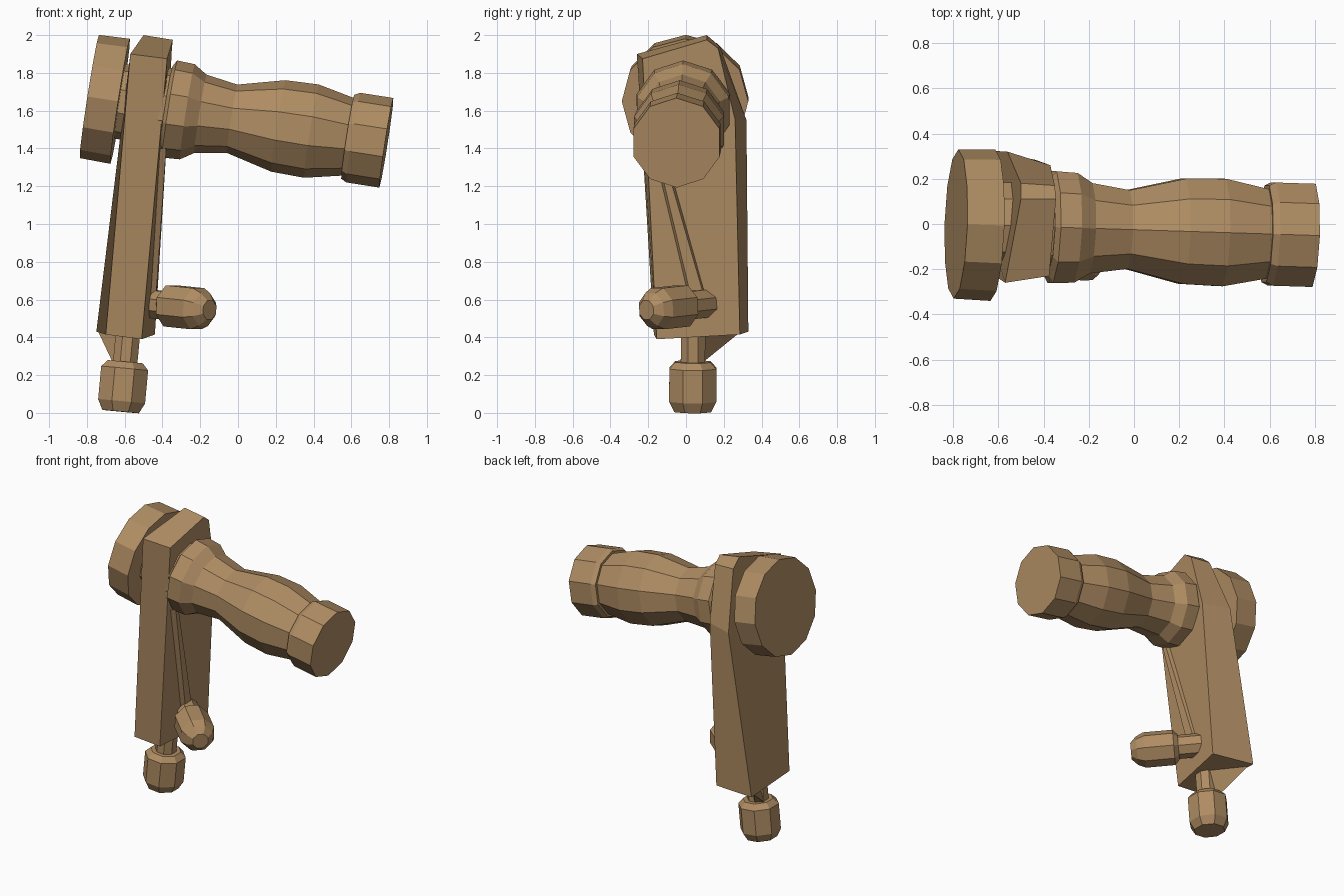
import bpy
import bmesh
from math import cos, sin, tau
from mathutils import Vector

cube = bpy.data.objects.get("Cube")
if cube:
    bpy.data.objects.remove(cube, do_unlink=True)

wood = bpy.data.materials.new("tan_wood")
wood.use_nodes = True
tan = (0.43, 0.265, 0.125, 1)
wood.diffuse_color = tan
wood.node_tree.nodes["Principled BSDF"].inputs["Base Color"].default_value = tan


def loft(name, rings):
    """Closed solid skinned through rings of equal point count."""
    bm = bmesh.new()
    loops = [[bm.verts.new(p) for p in ring] for ring in rings]
    for a, b in zip(loops, loops[1:]):
        for i in range(len(a)):
            j = (i + 1) % len(a)
            bm.faces.new((a[i], a[j], b[j], b[i]))
    bm.faces.new(loops[0])
    bm.faces.new(loops[-1])
    bmesh.ops.recalc_face_normals(bm, faces=bm.faces)
    mesh = bpy.data.meshes.new(name)
    bm.to_mesh(mesh)
    bm.free()
    mesh.materials.append(wood)
    obj = bpy.data.objects.new(name, mesh)
    bpy.context.collection.objects.link(obj)
    return obj


def turned(name, start, end, profile, sides, phase=0.0):
    """Faceted turned part; profile holds (distance along axis, radius)."""
    start = Vector(start)
    axis = (Vector(end) - start).normalized()
    ref = Vector((0, 1, 0)) if abs(axis.z) > 0.8 else Vector((0, 0, 1))
    side = axis.cross(ref).normalized()
    up = side.cross(axis)
    angles = [tau * (i + phase) / sides for i in range(sides)]
    return loft(name, [[start + axis * d + (up * cos(a) + side * sin(a)) * r
                        for a in angles] for d, r in profile])


# Handle assembly on one slightly drooping axis
hub, tip = (-0.787, 0, 1.675), (0.785, -0.05, 1.43)
turned("end_disc", hub, tip, [(0, 0.33), (0.165, 0.335)], 12)
turned("hub_neck", hub, tip, [(0.16, 0.2), (0.48, 0.2)], 10)
turned("handle_collar", hub, tip, [(0.3, 0.22), (0.41, 0.215), (0.44, 0.19)], 10)
turned("handle_grip", hub, tip,
       [(0.41, 0.225), (0.43, 0.26), (0.525, 0.255), (0.595, 0.21),
        (0.765, 0.183), (1.013, 0.245), (1.19, 0.25), (1.4, 0.205)], 10)
turned("handle_cap", hub, tip, [(1.385, 0.225), (1.415, 0.24), (1.592, 0.24)], 10)

# Tapered crank arm, from its inner to its outer side
inner = [(-0.51, -0.155, 0.39), (-0.375, -0.23, 1.875), (-0.345, 0.11, 1.975),
         (-0.35, 0.17, 1.93), (-0.37, 0.26, 1.55), (-0.44, 0.285, 0.415)]
outer = [(-0.70, -0.17, 0.415), (-0.57, -0.26, 1.9), (-0.50, 0.11, 2.0),
         (-0.50, 0.18, 1.94), (-0.56, 0.32, 1.55), (-0.75, 0.33, 0.43)]
loft("crank_arm", [inner, outer])

# Narrow rib running down the inner side of the arm
loft("arm_rib", [
    [(-0.48, -0.2, 1.4), (-0.38, -0.16, 1.4), (-0.38, -0.13, 1.4), (-0.48, -0.09, 1.4)],
    [(-0.52, -0.01, 0.6), (-0.435, 0.03, 0.6), (-0.435, 0.1, 0.6), (-0.52, 0.15, 0.6)]])

# Side knob on its stem
peg, peg_tip = (-0.49, 0.105, 0.58), (-0.15, -0.21, 0.545)
turned("side_stem", peg, peg_tip, [(-0.03, 0.08), (0.18, 0.08)], 8, 0.5)
turned("side_knob", peg, peg_tip,
       [(0.15, 0.085), (0.18, 0.118), (0.375, 0.118), (0.425, 0.095), (0.465, 0.055)], 8, 0.5)

# Lower knob on its stem
post, post_tip = (-0.58, 0.038, 0.45), (-0.622, 0.035, 0.0)
turned("lower_stem", post, post_tip, [(0, 0.07), (0.21, 0.07)], 8, 0.5)
turned("lower_knob", post, post_tip,
       [(0.18, 0.1), (0.215, 0.135), (0.39, 0.135), (0.445, 0.105)], 8, 0.5)

# Web bracing the lower stem against the arm's outer corner
loft("stem_web", [
    [(-0.58, 0.0, 0.43), (-0.74, 0.29, 0.43), (-0.56, 0.1, 0.43)],
    [(-0.6, 0.0, 0.26), (-0.66, 0.05, 0.26), (-0.6, 0.08, 0.26)]])
